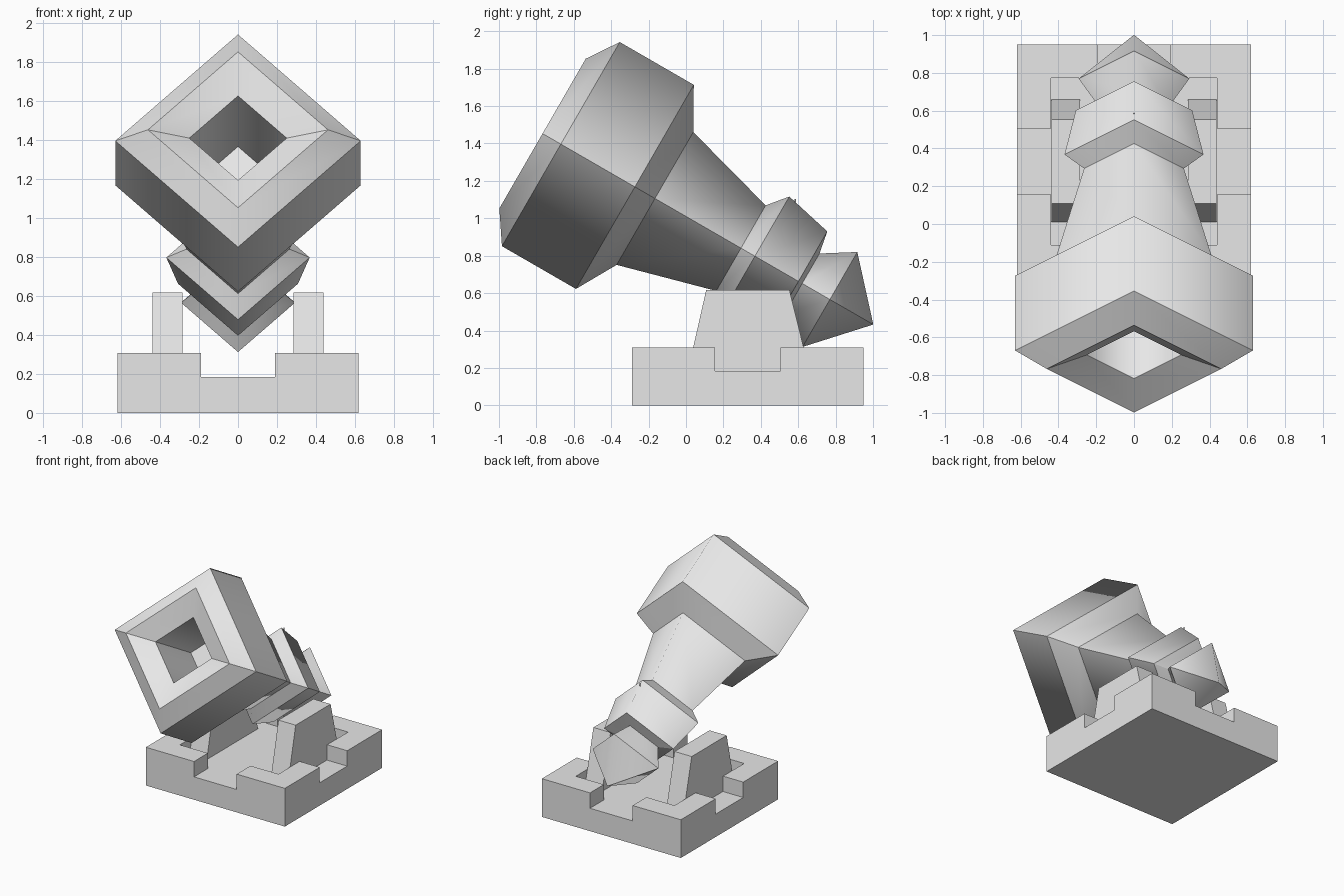
import bpy, bmesh, math
from mathutils import Vector

if "Cube" in bpy.data.objects:
    bpy.data.objects.remove(bpy.data.objects["Cube"], do_unlink=True)

# Single plain grey
grey = bpy.data.materials.new("plain_grey")
grey.use_nodes = True
grey.diffuse_color = (0.8, 0.8, 0.8, 1)
grey.node_tree.nodes["Principled BSDF"].inputs["Base Color"].default_value = (0.8, 0.8, 0.8, 1)


def finish(bm, name):
    bmesh.ops.recalc_face_normals(bm, faces=bm.faces[:])
    mesh = bpy.data.meshes.new(name)
    bm.to_mesh(mesh)
    bm.free()
    mesh.materials.append(grey)
    obj = bpy.data.objects.new(name, mesh)
    bpy.context.collection.objects.link(obj)
    return obj


# Barrel: four-sided lathe along an axis raised 30 degrees toward the front
TILT = math.radians(30)
MUZZLE = Vector((0, -0.767, 1.453))
AXIS = Vector((0, math.cos(TILT), -math.sin(TILT)))
UP = Vector((0, math.sin(TILT), math.cos(TILT)))
SIDE = Vector((1, 0, 0))

# (distance behind muzzle, radius): bore end, bore, muzzle swell, taper, band, neck, knob
PROFILE = [(0.605, 0), (0.605, 0.25), (0.085, 0.25), (0, 0.462), (0.113, 0.63),
           (0.57, 0.63), (0.694, 0.41), (1.225, 0.264), (1.311, 0.368),
           (1.58, 0.308), (1.603, 0.185), (1.774, 0.293), (2.042, 0)]


def make_barrel():
    bm = bmesh.new()
    rings = []
    for t, r in PROFILE:
        centre = MUZZLE + AXIS * t
        if r == 0:
            rings.append([bm.verts.new(centre)] * 4)
        else:
            rings.append([bm.verts.new(centre + d * r) for d in (SIDE, UP, -SIDE, -UP)])
    for a, b in zip(rings, rings[1:]):
        for k in range(4):
            n = (k + 1) % 4
            corners = list(dict.fromkeys((a[k], a[n], b[n], b[k])))
            bm.faces.new(corners).smooth = True
    # Only the top and bottom ridges are shaded smooth
    for e in bm.edges:
        e.smooth = all(abs(v.co.x) < 1e-4 for v in e.verts)
    return finish(bm, "barrel")


# Base: square tray with a notch in the middle of each side
BASE_Y = 0.331
FLOOR, RIM = 0.184, 0.308


def make_base():
    xs = (-0.619, -0.44, -0.19, 0.19, 0.44, 0.619)
    ys = [BASE_Y + v for v in (-0.619, -0.443, -0.175, 0.175, 0.443, 0.619)]
    bm = bmesh.new()
    grid = [[bm.verts.new((x, y, FLOOR)) for y in ys] for x in xs]
    rim = []
    for i in range(5):
        for j in range(5):
            f = bm.faces.new((grid[i][j], grid[i + 1][j], grid[i + 1][j + 1], grid[i][j + 1]))
            if (i in (0, 4) or j in (0, 4)) and 2 not in (i, j):
                rim.append(f)
    # Outer walls and underside
    border = [e for e in bm.edges if e.is_boundary]
    skirt = bmesh.ops.extrude_edge_only(bm, edges=border)["geom"]
    for v in skirt:
        if isinstance(v, bmesh.types.BMVert):
            v.co.z = 0
    bmesh.ops.contextual_create(bm, geom=[e for e in skirt if isinstance(e, bmesh.types.BMEdge)
                                          and e.is_boundary])
    # Raised corners of the rim
    raised = bmesh.ops.extrude_face_region(bm, geom=rim)["geom"]
    for v in raised:
        if isinstance(v, bmesh.types.BMVert):
            v.co.z = RIM
    leftover = [f for f in rim if f.is_valid]
    if leftover:
        bmesh.ops.delete(bm, geom=leftover, context="FACES")
    bmesh.ops.dissolve_limit(bm, angle_limit=0.01, verts=bm.verts[:], edges=bm.edges[:])
    return finish(bm, "base")


# Supports: tapered cheeks either side of the barrel
def make_support(name, sign):
    outline = [(0.01, FLOOR), (0.66, FLOOR), (0.553, 0.617), (0.108, 0.617)]
    bm = bmesh.new()
    inner = [bm.verts.new((sign * 0.285, y, z)) for y, z in outline]
    outer = [bm.verts.new((sign * 0.438, y, z)) for y, z in outline]
    bm.faces.new(inner)
    bm.faces.new(outer)
    for k in range(4):
        n = (k + 1) % 4
        bm.faces.new((inner[k], inner[n], outer[n], outer[k]))
    return finish(bm, name)


# Fuse: tiny pin on top of the rear band
def make_fuse():
    bm = bmesh.new()
    bmesh.ops.create_cone(bm, cap_ends=True, segments=6, radius1=0.004, radius2=0.004, depth=0.05)
    bmesh.ops.translate(bm, verts=bm.verts[:], vec=(0, 0.585, 1.078))
    return finish(bm, "fuse")


make_barrel()
make_base()
make_support("left_support", 1)
make_support("right_support", -1)
make_fuse()
